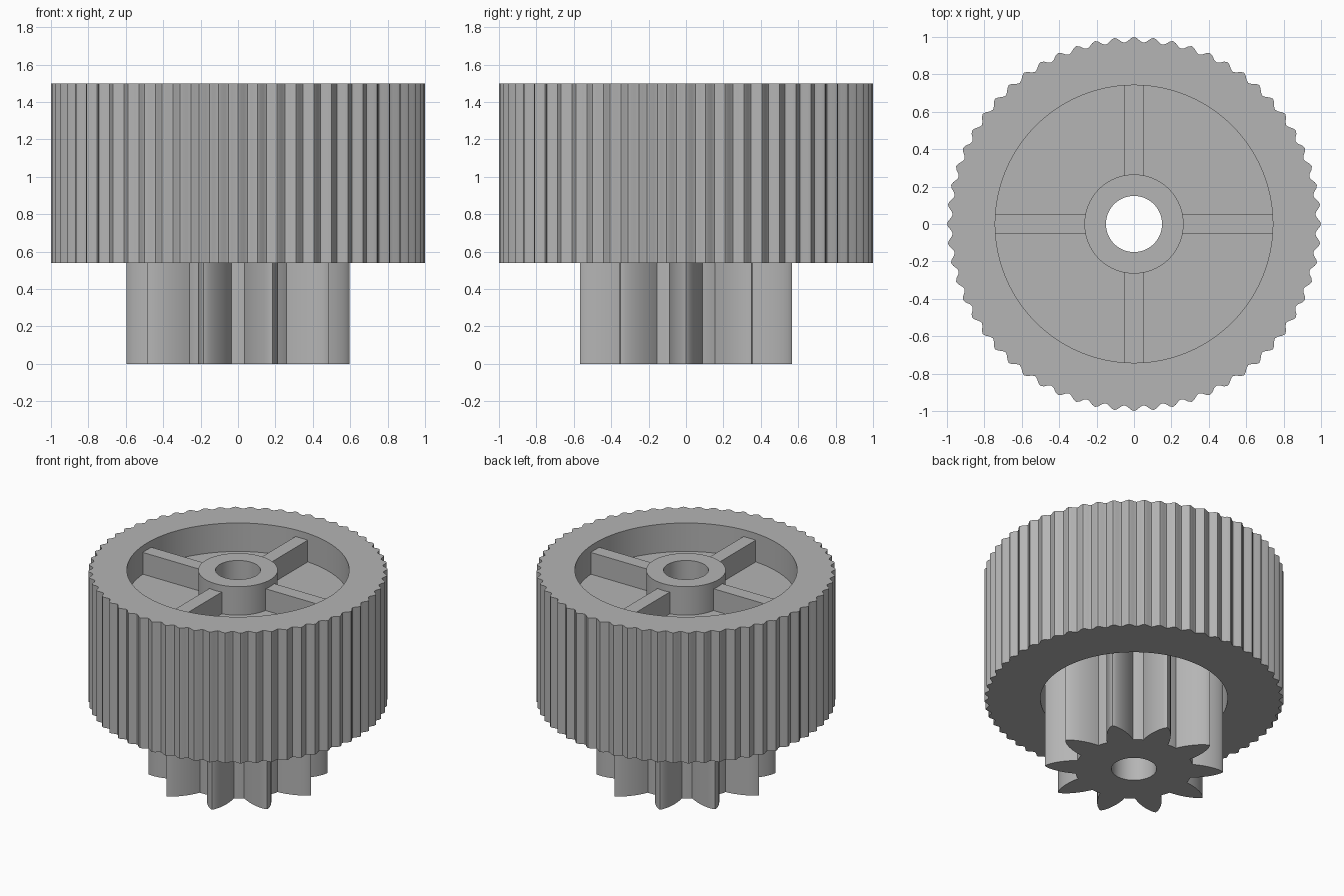
import bpy, bmesh, math

cube = bpy.data.objects.get("Cube")
if cube:
    bpy.data.objects.remove(cube, do_unlink=True)

STEPS = 360
TOP, WHEEL_BASE, FLOOR, WEB_UNDER = 1.5, 0.54, 1.29, 1.1
HUB_R, BORE_R, RIM_R = 0.265, 0.15, 0.742

grey = bpy.data.materials.new("grey plastic")
grey.use_nodes = True
colour = (0.46, 0.46, 0.46, 1)
grey.diffuse_color = colour
grey.node_tree.nodes["Principled BSDF"].inputs["Base Color"].default_value = colour


def finish(bm, name):
    bmesh.ops.recalc_face_normals(bm, faces=bm.faces[:])
    mesh = bpy.data.meshes.new(name)
    bm.to_mesh(mesh)
    bm.free()
    mesh.materials.append(grey)
    obj = bpy.data.objects.new(name, mesh)
    bpy.context.collection.objects.link(obj)
    bpy.ops.object.select_all(action='DESELECT')
    obj.select_set(True)
    bpy.context.view_layer.objects.active = obj
    bpy.ops.object.shade_smooth_by_angle(angle=math.radians(20))
    return obj


def ring_solid(name, section):
    """Sweep a closed section round z; each radius is a number or a function of degrees."""
    bm = bmesh.new()
    rings = []
    for radius, z in section:
        ring = []
        for i in range(STEPS):
            deg = i * 360 / STEPS
            r = radius(deg) if callable(radius) else radius
            a = math.radians(deg)
            ring.append(bm.verts.new((r * math.cos(a), r * math.sin(a), z)))
        rings.append(ring)
    for k, lower in enumerate(rings):
        upper = rings[(k + 1) % len(rings)]
        for i in range(STEPS):
            j = (i + 1) % STEPS
            bm.faces.new((lower[i], lower[j], upper[j], upper[i]))
    return finish(bm, name)


def fine_teeth(deg):
    return 0.985 + 0.015 * math.cos(math.radians(60 * deg))


def pinion_teeth(deg):
    pitch, base = 36, 13
    off = abs((deg + pitch / 2) % pitch - pitch / 2)
    root, tip = 0.395, 0.597
    if off >= base:
        return root
    return root + (tip - root) * (1 - (off / base) ** 1.3)


# Large fine-toothed wheel with recessed face, hub and underside clearance
ring_solid("toothed_wheel", [
    (fine_teeth, WHEEL_BASE), (fine_teeth, TOP),
    (RIM_R, TOP), (RIM_R, FLOOR),
    (HUB_R, FLOOR), (HUB_R, TOP),
    (BORE_R, TOP), (BORE_R, WEB_UNDER),
    (0.625, WEB_UNDER), (0.625, WHEEL_BASE),
])

# Small ten-toothed pinion below
ring_solid("pinion", [
    (pinion_teeth, 0), (pinion_teeth, WEB_UNDER),
    (BORE_R, WEB_UNDER), (BORE_R, 0),
])

# Four stiffening spokes between hub and rim
inner, outer, spoke_top = HUB_R - 0.015, RIM_R + 0.005, 1.45
for n, side in enumerate(("left", "back", "right", "front")):
    bm = bmesh.new()
    bmesh.ops.create_cube(bm, size=1)
    for v in bm.verts:
        x = (inner + outer) / 2 + v.co.x * (outer - inner)
        z = (FLOOR - 0.01 + spoke_top) / 2 + v.co.z * (spoke_top - FLOOR + 0.01)
        y = v.co.y * 0.1
        a = n * math.pi / 2
        v.co = (x * math.cos(a) - y * math.sin(a),
                x * math.sin(a) + y * math.cos(a), z)
    finish(bm, side + "_spoke")
